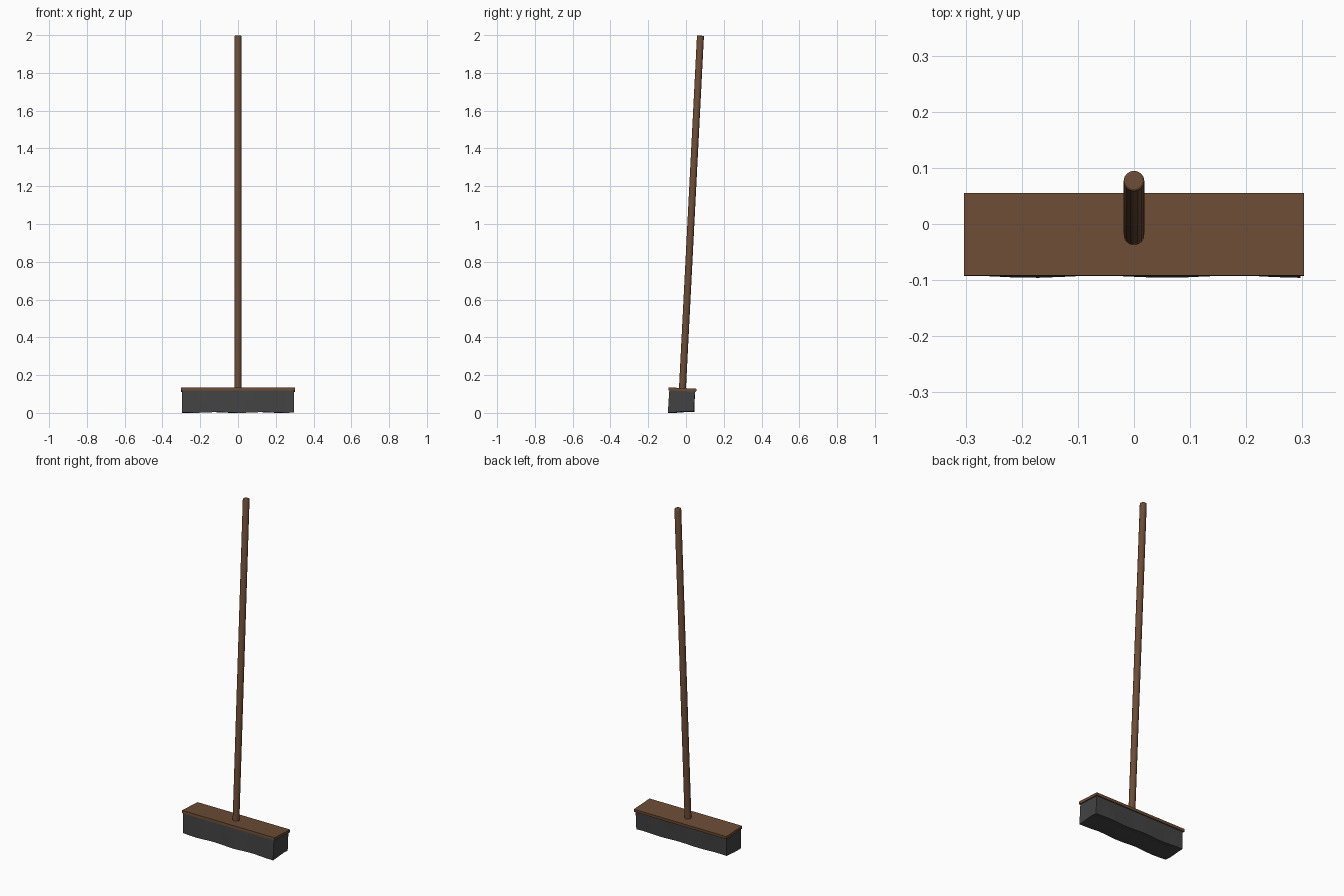
import bpy, bmesh, math
from mathutils import Matrix, Vector

if "Cube" in bpy.data.objects:
    bpy.data.objects.remove(bpy.data.objects["Cube"])

def material(name, rgb):
    m = bpy.data.materials.new(name)
    m.diffuse_color = (*rgb, 1)
    m.use_nodes = True
    m.node_tree.nodes["Principled BSDF"].inputs["Base Color"].default_value = m.diffuse_color
    return m

wood = material("brown wood", (0.15, 0.072, 0.037))
dark = material("dark bristle", (0.055, 0.055, 0.055))

# The whole broom leans back about the x axis, pivoting at the board centre
lean = Matrix.Translation((0, -0.019, 0.1235)) @ Matrix.Rotation(math.radians(-2.92), 4, 'X')

def finish(bm, name, mat):
    bmesh.ops.recalc_face_normals(bm, faces=bm.faces)
    me = bpy.data.meshes.new(name)
    bm.to_mesh(me)
    bm.free()
    me.materials.append(mat)
    ob = bpy.data.objects.new(name, me)
    bpy.context.collection.objects.link(ob)
    return ob

def box(size, centre):
    bm = bmesh.new()
    bmesh.ops.create_cube(bm, size=1, matrix=Matrix.Translation(centre) @ Matrix.Diagonal((*size, 1)))
    return bm

# Head board
bm = box((0.606, 0.147, 0.016), (0, 0, 0))
bm.transform(lean)
finish(bm, "head_board", wood)

# Handle with a slightly rounded tip
bm = bmesh.new()
length = 1.876
bmesh.ops.create_cone(bm, cap_ends=True, segments=16, radius1=0.0185, radius2=0.0185,
                      depth=length, matrix=Matrix.Translation((0, 0, length / 2)))
rim = [e for e in bm.edges if all(v.co.z > 1 for v in e.verts)]
bmesh.ops.bevel(bm, geom=rim, offset=0.004, segments=2, profile=0.5, affect='EDGES')
bm.transform(lean)
ob = finish(bm, "handle", wood)
for p in ob.data.polygons:
    p.use_smooth = len(p.vertices) == 4

# Bristle block: subdivided, with an uneven worn underside
bm = box((0.594, 0.136, 0.112), (0, -0.001, -0.063))
for axis, cuts in ((0, 14), (1, 4), (2, 2)):
    lo = min(v.co[axis] for v in bm.verts)
    hi = max(v.co[axis] for v in bm.verts)
    for i in range(1, cuts):
        normal = Vector((0, 0, 0))
        normal[axis] = 1
        bmesh.ops.bisect_plane(bm, geom=bm.verts[:] + bm.edges[:] + bm.faces[:],
                               plane_co=normal * (lo + (hi - lo) * i / cuts), plane_no=normal)
for v in bm.verts:
    x, y, z = v.co
    drop = max(0, (-0.008 - z) / 0.111)
    v.co.y += 0.002 * drop * math.cos(2 * math.pi * (x + 0.06) / 0.24)
    v.co.z += drop * (0.014 * (y + 0.069) / 0.136 + 0.002 * math.sin(x * 26 + y * 30)
                      + 0.002 * math.sin(y * 80))
bm.transform(lean)
low = min(v.co.z for v in bm.verts)
for v in bm.verts:
    if v.co.z < 0.05:
        v.co.z -= low
finish(bm, "bristles", dark)
